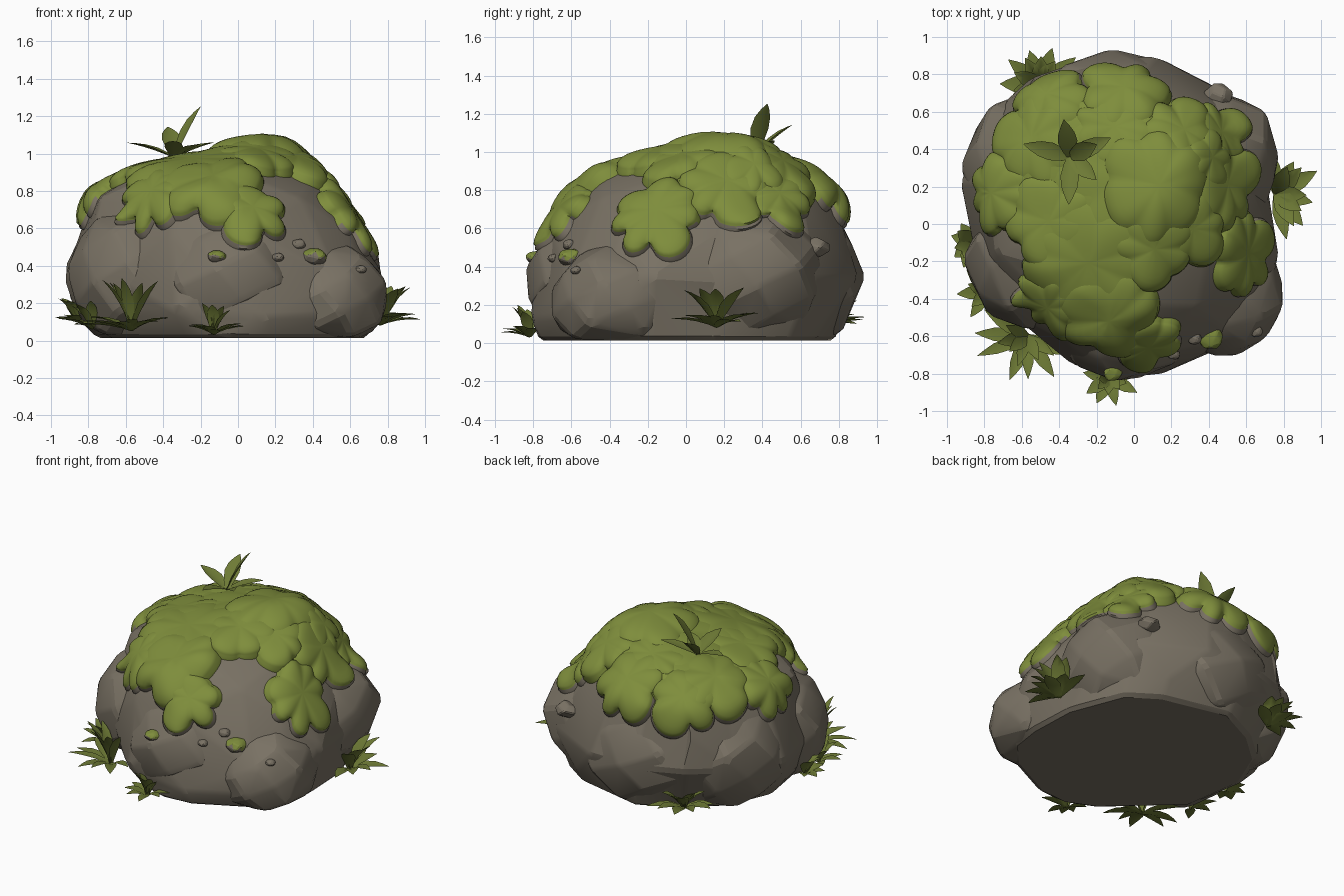
import bpy, bmesh, math, random
from mathutils import Vector
from mathutils.bvhtree import BVHTree

if "Cube" in bpy.data.objects:
    bpy.data.objects.remove(bpy.data.objects["Cube"])
random.seed(7)


def material(name, rgb):
    m = bpy.data.materials.new(name)
    m.diffuse_color = (*rgb, 1)
    m.use_nodes = True
    m.node_tree.nodes["Principled BSDF"].inputs["Base Color"].default_value = m.diffuse_color
    return m


ROCK = material("rock_grey", (0.19, 0.165, 0.126))
MOSS = material("moss_green", (0.21, 0.268, 0.045))
LEAF = material("leaf_green", (0.155, 0.195, 0.036))


def finish(bm, name, mats, angle):
    me = bpy.data.meshes.new(name)
    bm.to_mesh(me)
    ob = bpy.data.objects.new(name, me)
    bpy.context.collection.objects.link(ob)
    for m in mats:
        me.materials.append(m)
    bpy.ops.object.select_all(action='DESELECT')
    ob.select_set(True)
    bpy.context.view_layer.objects.active = ob
    bpy.ops.object.shade_smooth_by_angle(angle=math.radians(angle))
    return ob


def hull_rock(points, name, bevel=0.02):
    """Faceted boulder: convex hull, merged facets, chipped edges."""
    bm = bmesh.new()
    for p in points:
        bm.verts.new(p)
    bmesh.ops.convex_hull(bm, input=bm.verts[:])
    loose = [v for v in bm.verts if not v.link_faces]
    bmesh.ops.delete(bm, geom=loose, context='VERTS')
    bmesh.ops.dissolve_limit(bm, angle_limit=math.radians(13), verts=bm.verts[:], edges=bm.edges[:])
    bmesh.ops.bevel(bm, geom=bm.edges[:], offset=bevel, segments=1, affect='EDGES', clamp_overlap=True)
    bmesh.ops.triangulate(bm, faces=bm.faces[:])
    bmesh.ops.recalc_face_normals(bm, faces=bm.faces[:])
    ob = finish(bm, name, [ROCK], 16)
    bm.free()
    return ob


def ellipsoid_points(c, r, n, jitter, floor=0.015):
    pts = []
    for i in range(n):
        z = 1 - 2 * (i + .5) / n
        a = i * 2.39996
        k = random.uniform(1 - jitter, 1 + jitter)
        s = math.sqrt(1 - z * z)
        p = [c[0] + r[0] * k * s * math.cos(a), c[1] + r[1] * k * s * math.sin(a), c[2] + r[2] * k * z]
        p[2] = max(p[2], floor)
        pts.append(p)
    return pts


# Main boulder: plan outline scaled to fit the extents at each height
outline = [(-.8, .55), (-.55, .78), (-.2, .92), (.15, .9), (.35, .8), (.6, .65), (.72, .45), (.77, .2),
           (.81, -.2), (.75, -.45), (.58, -.66), (.37, -.74), (.15, -.85), (-.1, -.85), (-.35, -.78),
           (-.65, -.52), (-.85, -.3), (-.9, 0), (-.93, .2)]
rows = [(.015, -.77, .73, -.77, .79), (.15, -.88, .77, -.82, .86), (.35, -.93, .77, -.81, .93),
        (.6, -.87, .65, -.71, .88), (.77, -.80, .51, -.59, .81), (.88, -.60, .42, -.43, .68),
        (.96, -.14, .32, -.06, .48), (1.02, .02, .24, .10, .34)]
pts = []
for z, x0, x1, y0, y1 in rows:
    for x, y in outline:
        k = random.uniform(.95, 1.01)
        cx, cy = (x0 + x1) / 2, (y0 + y1) / 2
        pts.append((cx + (x + .06) / .87 * (x1 - x0) / 2 * k, cy + (y - .035) / .885 * (y1 - y0) / 2 * k,
                    z if z < .1 else z + random.uniform(-.03, .015)))
rocks = [hull_rock(pts, "main_boulder", .022)]

# Bulging side boulders that meet in creases
for name, c, r in [("front_right_boulder", (.48, -.36, .22), (.33, .37, .31)),
                   ("front_boulder", (-.06, -.46, .32), (.40, .38, .37)),
                   ("left_front_boulder", (-.54, -.2, .35), (.37, .38, .40)),
                   ("right_back_boulder", (.40, .32, .35), (.39, .42, .39)),
                   ("back_boulder", (-.1, .50, .36), (.48, .44, .42)),
                   ("left_back_boulder", (-.55, .3, .36), (.38, .4, .4))]:
    rocks.append(hull_rock(ellipsoid_points(c, r, 38, .05), name))

# Combined rock surface, used to lay moss on
sb = bmesh.new()
for ob in rocks:
    sb.from_mesh(ob.data)
surface = BVHTree.FromBMesh(sb)
CORE = Vector((-.03, .05, .3))


def on_rock(p):
    d = (Vector(p) - CORE).normalized()
    hit = surface.ray_cast(CORE + d * 3, -d)
    return hit[0], hit[1], d


# Small stones stuck to the sides, some with a moss patch
for i, (x, y, z, s, mossy) in enumerate([(-.11, -.8, .45, .05, 1), (.42, -.62, .45, .07, 1), (.24, -.78, .46, .035, 0),
                                         (.45, .68, .5, .075, 0), (.57, -.5, .37, .035, 0), (.35, -.66, .53, .04, 0)]):
    p, n, d = on_rock((x, y, z))
    st = hull_rock(ellipsoid_points(p, (s * 1.1, s, s * .75), 18, .12), "small_stone_%d" % i, .006)
    if mossy:
        st.data.materials.append(MOSS)
        for f in st.data.polygons:
            if f.normal.z > .35 or f.center.x > p.x + .1 * s and f.normal.z > -.1:
                f.material_index = 1


def moss_pad(i, x, y, z, R, drip, T=.05, seg=72, rings=9):
    """Lobed cushion draped on the rock, with drips on its lower side."""
    P, fn, d = on_rock((x, y, z))
    N = (d + fn * .5).normalized()
    u = Vector((0, 0, 1)).cross(N).normalized()
    v = N.cross(u)
    lobes, ph = random.choice((5, 6, 7)), random.uniform(0, 6)
    bm = bmesh.new()

    def vert(a, s, off):
        wave = abs(math.sin(lobes * a / 2 + ph + .6 * math.sin(2 * a + ph))) ** .6
        down = max(0, -math.sin(a))
        rr = R * (.83 + .19 * wave + .06 * math.sin(3 * a + ph) + drip * down * (wave * .9 - .25))
        q = P + (u * math.cos(a) + v * math.sin(a)) * rr * s
        h, n, dd = on_rock(q)
        puff = 1 + .5 * s * s * (wave - .6) if off > 0 else 1
        return bm.verts.new(h + (dd + N).normalized() * off * puff)

    mid = vert(0, 0, T)
    prev = None
    for k in range(1, rings + 3):
        if k <= rings:
            s = math.sin(k / rings * math.pi / 2)
            off = T * math.sqrt(max(0, 1 - s ** 5)) * .85 + .022
        else:
            s, off = (1 + .012 / R, .014) if k == rings + 1 else (1 + .018 / R, -.03)
        ring = [vert(2 * math.pi * j / seg, s, off) for j in range(seg)]
        for j in range(seg):
            j2 = (j + 1) % seg
            if prev is None:
                bm.faces.new((mid, ring[j], ring[j2]))
            else:
                f = bm.faces.new((prev[j], ring[j], ring[j2], prev[j2]))
                # grey rim under the drip tips
                if k > rings and drip > .25 and math.sin(2 * math.pi * j / seg) < -.25:
                    f.material_index = 1
        if k == rings - 2:
            inner = bm.verts[:]
        prev = ring
    for _ in range(4):
        bmesh.ops.smooth_vert(bm, verts=inner, factor=.5, use_axis_x=True, use_axis_y=True, use_axis_z=True)
    finish(bm, "moss_pad_%d" % i, [MOSS, ROCK], 60)
    bm.free()


for i, pad in enumerate([
        (0, .25, 1.0, .48, 0, .04), (.13, .2, 1.05, .34, 0, .08), (-.3, .35, .95, .36, 0, .035),
        (-.22, -.18, .9, .38, .1), (-.12, -.46, .82, .28, .35, .06), (-.42, -.40, .76, .19, .6),
        (.07, -.60, .68, .17, .7), (-.42, .02, .9, .24, .1), (-.72, .16, .80, .21, .35),
        (-.5, .42, .86, .25, .3), (-.42, .62, .78, .22, .5), (-.05, .70, .85, .24, .35, .06),
        (.25, .48, .92, .22, .2, .06), (.42, .45, .74, .18, .4), (.45, .2, .80, .23, .3, .06),
        (.56, -.14, .67, .22, .45), (.30, -.02, .95, .22, .1), (.1, -.12, .97, .23, 0, .06),
        (.36, .32, .86, .17, .2, .07), (-.1, .5, .95, .22, .1, .05)]):
    moss_pad(i, *pad)


def blade(bm, base, az, L, el, droop, w):
    """One folded, arching leaf."""
    out = Vector((math.cos(az), math.sin(az), 0))
    side = Vector((-out.y, out.x, 0))
    prev = None
    for t, k in [(0, .35), (.2, .7), (.45, 1), (.68, .85), (.86, .45), (1, .03)]:
        c = base + out * L * (math.cos(el) * t + .5 * droop * t * t)
        c.z = max(.015, c.z + L * (math.sin(el) * t - droop * t * t))
        up = Vector((0, 0, .3 * w * k)) - out * (.15 * w * k)
        row = [bm.verts.new(c - side * w * k + up), bm.verts.new(c), bm.verts.new(c + side * w * k + up)]
        if prev:
            for j in (0, 1):
                bm.faces.new((prev[j], row[j], row[j + 1], prev[j + 1]))
        prev = row


def finish_leaves(bm, name):
    bmesh.ops.solidify(bm, geom=bm.faces[:], thickness=.006)
    bmesh.ops.recalc_face_normals(bm, faces=bm.faces[:])
    finish(bm, name, [LEAF], 40)
    bm.free()


def tuft(name, pos, facing, spread, n, L, w, low, high, tall=1.0):
    """Fan of leaves: low outer leaves alternate with raised inner ones."""
    bm = bmesh.new()
    for i in range(n):
        az = math.radians(facing + spread * ((i + .5) / n - .5) + random.uniform(-8, 8))
        el = math.radians((high if i % 2 else low) + random.uniform(-8, 6))
        length = L * random.uniform(.85, 1.05) * (tall if i % 2 else 1)
        blade(bm, Vector(pos), az, length, el, .22, w * random.uniform(.85, 1.1))
    finish_leaves(bm, name)


# Leaf tufts around the foot and on top
tuft("front_left_tuft", (-.57, -.60, .05), 240, 210, 13, .27, .038, 28, 72, 1.5)
tuft("front_tuft", (-.13, -.82, .03), 270, 210, 11, .17, .036, 30, 74, 1.3)
tuft("right_tuft", (.76, .16, .08), 5, 190, 11, .24, .048, 28, 64, 1.35)
tuft("back_left_tuft", (-.50, .74, .08), 125, 190, 11, .22, .048, 26, 62, 1.15)
tuft("left_tuft", (-.86, -.10, .10), 190, 150, 7, .14, .045, 25, 68, 1.4)
tuft("left_front_small_tuft", (-.78, -.36, .06), 205, 150, 6, .17, .035, 30, 64, 1.3)

# Top tuft: spreading leaves and one upright
bm = bmesh.new()
top = Vector((-.34, .36, .975))
for az, L, el, w in [(25, .34, 66, .052), (25, .25, 26, .048), (100, .27, 46, .052), (165, .27, 24, .048),
                     (268, .27, 26, .05), (318, .2, 28, .045)]:
    blade(bm, top, math.radians(az), L, math.radians(el), .1, w)
finish_leaves(bm, "top_tuft")
sb.free()
